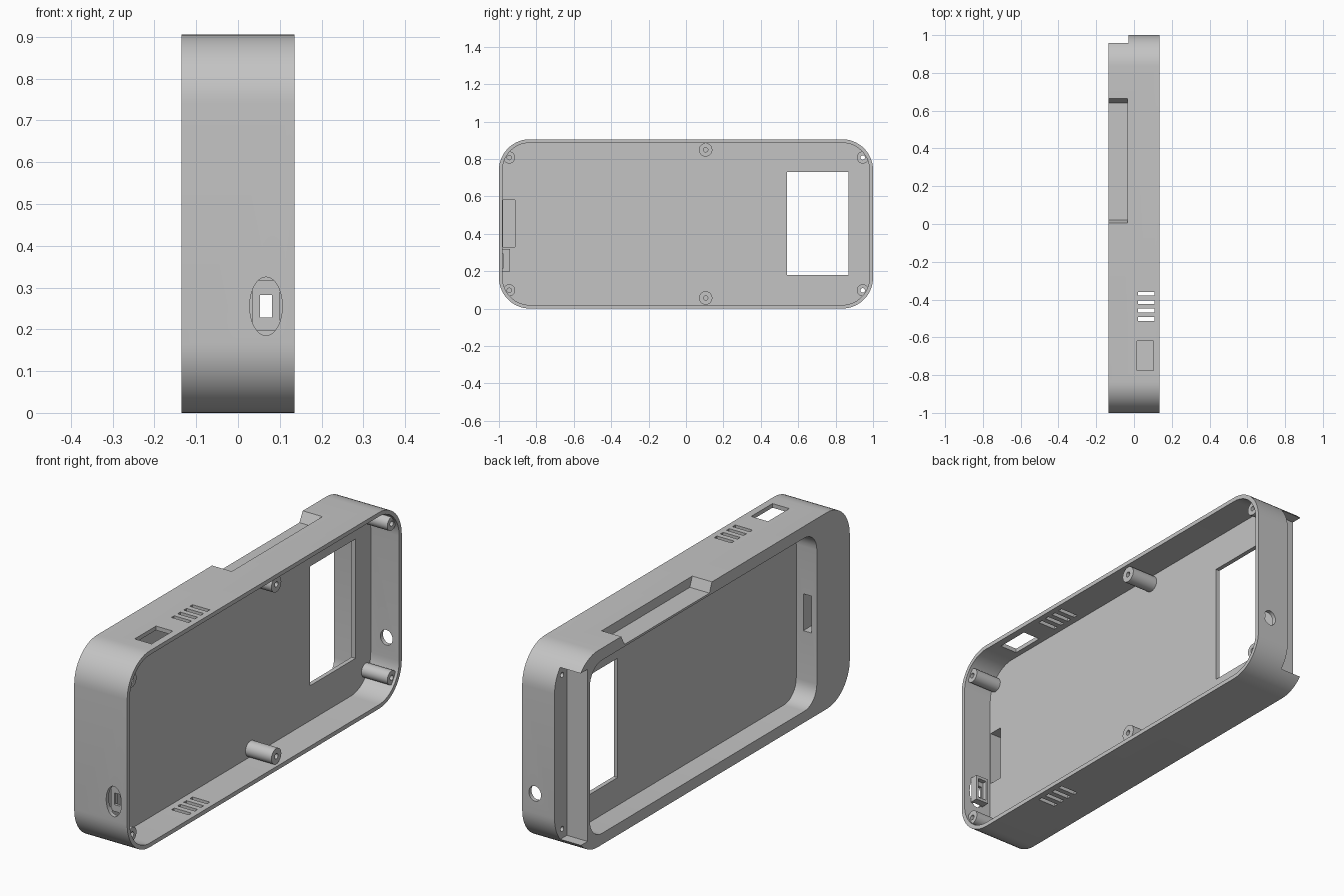
import bpy
import bmesh
import math
from mathutils import Vector

cube = bpy.data.objects.get("Cube")
if cube:
    bpy.data.objects.remove(cube, do_unlink=True)

grey = bpy.data.materials.new("plain_grey")
grey.use_nodes = True
COLOR = (0.55, 0.55, 0.55, 1)
grey.diffuse_color = COLOR
grey.node_tree.nodes["Principled BSDF"].inputs["Base Color"].default_value = COLOR


def extrude(name, base, offset):
    """Solid made by sweeping a closed outline along an offset."""
    bm = bmesh.new()
    face = bm.faces.new([bm.verts.new(p) for p in base])
    top = bmesh.ops.extrude_face_region(bm, geom=[face])["geom"]
    moved = [v for v in top if isinstance(v, bmesh.types.BMVert)]
    bmesh.ops.translate(bm, verts=moved, vec=Vector(offset))
    bmesh.ops.recalc_face_normals(bm, faces=bm.faces)
    mesh = bpy.data.meshes.new(name)
    bm.to_mesh(mesh)
    bm.free()
    mesh.materials.append(grey)
    obj = bpy.data.objects.new(name, mesh)
    bpy.context.collection.objects.link(obj)
    return obj


def box(name, x, y, z):
    base = [(x[0], y[0], z[0]), (x[0], y[1], z[0]), (x[0], y[1], z[1]), (x[0], y[0], z[1])]
    return extrude(name, base, (x[1] - x[0], 0, 0))


def rounded_slab(name, x, y, z, r, steps=14):
    """Rounded rectangle in the side plane, swept through the thickness."""
    base = []
    corners = [(y[1] - r, z[1] - r), (y[0] + r, z[1] - r), (y[0] + r, z[0] + r), (y[1] - r, z[0] + r)]
    for quarter, (cy, cz) in enumerate(corners):
        for i in range(steps + 1):
            a = (quarter + i / steps) * math.pi / 2
            base.append((x[0], cy + r * math.cos(a), cz + r * math.sin(a)))
    return extrude(name, base, (x[1] - x[0], 0, 0))


def rod(name, x, y, z, r, n=28):
    turns = [2 * math.pi * i / n for i in range(n)]
    base = [(x[0], y + r * math.cos(a), z + r * math.sin(a)) for a in turns]
    return extrude(name, base, (x[1] - x[0], 0, 0))


def oval(name, x, y, z, rx, rz, n=36):
    turns = [2 * math.pi * i / n for i in range(n)]
    base = [(x + rx * math.cos(a), y[0], z + rz * math.sin(a)) for a in turns]
    return extrude(name, base, (0, y[1] - y[0], 0))


def combine(target, tool, operation):
    mod = target.modifiers.new(operation, 'BOOLEAN')
    mod.operation = operation
    mod.solver = 'EXACT'
    mod.object = tool
    bpy.context.view_layer.objects.active = target
    bpy.ops.object.modifier_apply(modifier=mod.name)
    bpy.data.objects.remove(tool, do_unlink=True)


def cut(tool):
    combine(shell, tool, 'DIFFERENCE')


def add(tool):
    combine(shell, tool, 'UNION')


HALF, HEIGHT, WALL = 0.135, 0.905, 0.019
FLOOR, TRAY = -0.01, -0.03        # two faces of the dividing panel
MID = HEIGHT / 2

# Outer body with the open inner compartment
shell = rounded_slab("case_shell", (-HALF, HALF), (-1, 1), (0, HEIGHT), 0.165)
cut(rounded_slab("compartment", (FLOOR, 0.2), (-1 + WALL, 1 - WALL),
                 (WALL, HEIGHT - WALL), 0.146))

# Screw posts
posts = []
for side in (-1, 1):
    for y, dz, r in ((-0.945, 0.355, 0.032), (0.945, 0.355, 0.032), (0.105, 0.396, 0.036)):
        posts.append((y, MID + side * dz, r))
for y, z, r in posts:
    add(rod("post", (-0.02, 0.122), y, z, r))
for y, z, r in posts:
    bottom = -0.2 if y > 0.5 else 0.0
    cut(rod("screw_hole", (bottom, 0.2), y, z, 0.012, 16))

# Bracket behind the front port
add(box("bracket", (0.035, 0.1), (-0.99, -0.942), (0.197, 0.317)))
cut(box("bracket_cavity", (0.046, 0.089), (-0.963, -0.93), (0.21, 0.304)))

# Tray on the other face, its end step and the window through the panel
cut(rounded_slab("tray", (-0.2, TRAY), (-0.76, 0.893), (0.052, 0.85), 0.09, 8))
cut(box("end_step", (-0.2, TRAY), (0.91, 1.1), (0.055, 0.848)))
cut(box("window", (-0.06, 0.01), (0.54, 0.87), (0.18, 0.73)))

# Sloped finger notch in the top edge
notch = [(-0.2, 0.0, 0.915), (-0.2, 0.67, 0.915), (-0.2, 0.64, 0.86), (-0.2, 0.022, 0.86)]
cut(extrude("notch", notch, (0.165, 0, 0)))

# Cable recess in the compartment floor and its slot into the tray
cut(box("cable_recess", (-0.115, 0.01), (-0.978, -0.913), (0.33, 0.58)))
cut(box("cable_slot", (-0.107, -0.066), (-0.95, -0.7), (0.37, 0.54)))

# Front port: oval dish with a small opening; round opening at the back
cut(oval("port_dish", 0.067, (-1.1, -0.976), 0.255, 0.039, 0.07))
cut(box("port_hole", (0.053, 0.081), (-1.1, -0.95), (0.228, 0.282)))
cut(oval("back_hole", 0.07, (0.95, 1.1), 0.255, 0.031, 0.035, 24))

# Vents on top and bottom, switch opening on top only
for i in range(4):
    y = -0.503 + i * 0.0445
    cut(box("vents", (0.02, 0.108), (y - 0.01, y + 0.01), (-0.1, 1.1)))
cut(box("switch_opening", (0.016, 0.102), (-0.775, -0.62), (0.8, 1.1)))

# Smooth rounded ends, crisp edges
bpy.ops.object.select_all(action='DESELECT')
shell.select_set(True)
bpy.context.view_layer.objects.active = shell
bpy.ops.object.shade_smooth_by_angle(angle=math.radians(30))
